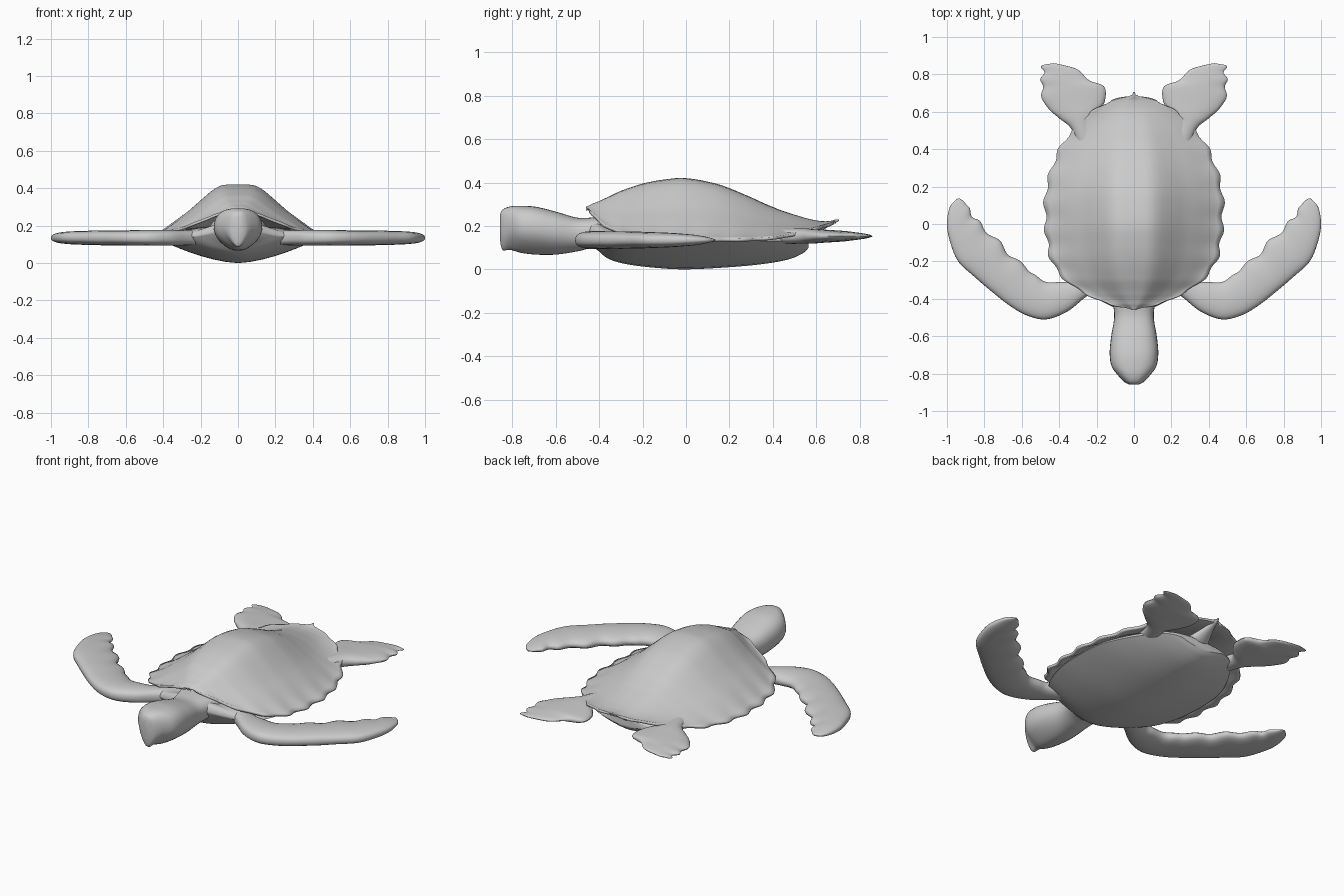
import bpy
import bmesh
import math
from mathutils import Vector

cube = bpy.data.objects.get("Cube")
if cube:
    bpy.data.objects.remove(cube, do_unlink=True)

grey = bpy.data.materials.new("plain_grey")
grey.use_nodes = True
grey.diffuse_color = (0.6, 0.6, 0.6, 1)
grey.node_tree.nodes["Principled BSDF"].inputs["Base Color"].default_value = (0.6, 0.6, 0.6, 1)


def sample(stations, t):
    """Smoothly interpolate rows of numbers at fractional index t."""
    last = len(stations) - 1
    i = min(int(t), last - 1)
    f = t - i
    a, b = Vector(stations[i]), Vector(stations[i + 1])
    before = Vector(stations[max(i - 1, 0)])
    after = Vector(stations[min(i + 2, last)])
    ta, tb = (b - before) / 2, (after - a) / 2
    return (a * (2 * f**3 - 3 * f**2 + 1) + ta * (f**3 - 2 * f**2 + f)
            + b * (3 * f**2 - 2 * f**3) + tb * (f**3 - f**2))


def lookup(table, key):
    """Interpolate a table whose first column is the key; return the other columns."""
    key = min(max(key, table[0][0]), table[-1][0])
    i = max(k for k in range(len(table) - 1) if table[k][0] <= key)
    lo, hi = table[i][0], table[i + 1][0]
    return list(sample(table, i + (key - lo) / (hi - lo)))[1:]


def refine(stations, steps):
    count = (len(stations) - 1) * steps
    return [sample(stations, i / steps) for i in range(count + 1)]


def loft(name, rings, closed=True, angle=40):
    """Skin a list of equal-length point rings into one smooth object."""
    bm = bmesh.new()
    rows = [[bm.verts.new(p) for p in ring] for ring in rings]
    n = len(rows[0])
    for r, s in zip(rows, rows[1:]):
        for j in range(n if closed else n - 1):
            k = (j + 1) % n
            bm.faces.new((r[j], r[k], s[k], s[j]))
    if closed:
        bm.faces.new(rows[0])
        bm.faces.new(rows[-1])
        bmesh.ops.recalc_face_normals(bm, faces=bm.faces)
    mesh = bpy.data.meshes.new(name)
    bm.to_mesh(mesh)
    bm.free()
    mesh.materials.append(grey)
    obj = bpy.data.objects.new(name, mesh)
    bpy.context.collection.objects.link(obj)
    bpy.ops.object.select_all(action="DESELECT")
    obj.select_set(True)
    bpy.context.view_layer.objects.active = obj
    bpy.ops.object.shade_smooth_by_angle(angle=math.radians(angle))
    return obj


def turn(count):
    return [2 * math.pi * i / count for i in range(count)]


def power(value, exponent):
    return math.copysign(abs(value) ** exponent, value)


# Upper shell: y, half width, rim height, ridge height
SHELL = [(-.46, .01, .285, .29), (-.43, .13, .26, .303), (-.38, .25, .21, .325),
         (-.3, .37, .172, .362), (-.2, .44, .152, .395), (-.1, .465, .143, .414),
         (0, .475, .14, .42), (.15, .475, .14, .392), (.27, .45, .142, .345),
         (.4, .4, .15, .288), (.5, .33, .168, .252), (.6, .23, .195, .226),
         (.66, .12, .212, .222), (.69, .015, .225, .23)]
# Cross-section: fraction of half width, fraction of dome height
DOME = [(0, 1), (.15, .99), (.25, .93), (.42, .7), (.56, .49), (.73, .28), (.88, .1), (1, 0)]

rings = []
STEPS, HALF = 120, 16
for i in range(STEPS + 1):
    phi = math.pi * i / STEPS
    y = .115 - .575 * math.cos(phi)
    width, rim, ridge = lookup(SHELL, y)
    scallop = .009 * math.sin(phi) ** .5 * math.cos(24 * phi) if 0 < i < STEPS else 0
    ring = []
    for j in range(HALF, -HALF - 1, -1):
        u = j / HALF
        x = u * (width + scallop * abs(u) ** 6)
        ring.append((x, y, rim + (ridge - rim) * lookup(DOME, abs(u))[0]))
    rings.append(ring)
shell = loft("upper_shell", rings, closed=False)
if sum(p.normal.z for p in shell.data.polygons) < 0:
    shell.data.flip_normals()
rind = shell.modifiers.new("thickness", "SOLIDIFY")
rind.thickness = .014
rind.offset = -1

# Body and belly plate: y, half width, top, edge height, bottom
BODY = [(-.45, .1, .23, .17, .11), (-.41, .18, .225, .15, .09), (-.36, .28, .2, .135, .05),
        (-.28, .36, .2, .13, .025), (-.15, .41, .2, .13, .008), (0, .43, .2, .13, 0),
        (.2, .42, .2, .13, .01), (.35, .36, .2, .13, .024), (.47, .28, .19, .13, .045),
        (.54, .21, .17, .13, .075), (.565, .14, .15, .125, .1)]
rings = []
for y, width, top, edge, bottom in refine(BODY, 5):
    ring = []
    for a in turn(40):
        c, s = math.cos(a), math.sin(a)
        if s >= 0:
            z = edge + (top - edge) * s
        else:
            z = bottom + (edge - bottom) * abs(c) ** 1.6
        ring.append((width * c, y, z))
    rings.append(ring)
loft("body", rings)

# Head and neck: y, half width, top, bottom, taper of the jaw
HEAD = [(-.858, .025, .25, .14, .3), (-.846, .05, .275, .09, .5), (-.81, .085, .29, .09, .6),
        (-.76, .12, .293, .076, .55), (-.69, .13, .288, .068, .5), (-.6, .122, .266, .068, .4),
        (-.5, .106, .238, .083, .2), (-.42, .115, .24, .1, 0), (-.3, .15, .25, .1, 0)]
rings = []
for y, width, top, bottom, taper in refine(HEAD, 5):
    middle, half = (top + bottom) / 2, (top - bottom) / 2
    ring = []
    for a in turn(32):
        c, s = power(math.cos(a), .75), power(math.sin(a), .75)
        ring.append((width * c * (1 - taper * max(-s, 0) ** 1.5), y, middle + half * s))
    rings.append(ring)
loft("head_and_neck", rings, angle=50)


def flipper(name, stations, height, fullness, first, last, waves):
    """Blade between a leading and a trailing edge, mirrored to both sides."""
    steps, rings = 8, []
    for i, (lx, ly, tx, ty, thick) in enumerate(refine(stations, steps)):
        lead, trail = Vector((lx, ly, height)), Vector((tx, ty, height))
        t = i / steps
        if first < t < last:
            f = (t - first) / (last - first)
            trail += (trail - lead) * .05 * math.sin(math.pi * f) * math.sin(2 * math.pi * waves * f)
        ring = []
        for a in turn(24):
            chord = ((1 - math.cos(a)) / 2) ** fullness
            p = lead.lerp(trail, chord)
            p.z += thick * power(math.sin(a), .85)
            ring.append(p)
        rings.append(ring)
    blade = loft(name, rings, angle=60)
    blade.modifiers.new("both_sides", "MIRROR")


# Front flippers: leading x y, trailing x y, half thickness
flipper("front_flippers", [
    (.18, -.33, .2, -.22, .04), (.27, -.4, .33, -.3, .04), (.36, -.47, .4, -.31, .042),
    (.47, -.51, .47, -.31, .042), (.57, -.49, .52, -.28, .041), (.66, -.44, .58, -.23, .04),
    (.75, -.37, .66, -.165, .04), (.85, -.285, .73, -.09, .038), (.94, -.2, .81, -.01, .035),
    (.985, -.09, .86, .04, .03), (1, 0, .885, .09, .023), (.985, .09, .91, .12, .012),
    (.945, .135, .93, .135, .003)], .135, 1.2, 3.5, 11, 5)

# Rear flippers: inner x y, outer x y, half thickness
flipper("rear_flippers", [
    (.16, .38, .28, .34, .035), (.23, .53, .33, .5, .035), (.185, .605, .4, .565, .034),
    (.155, .66, .46, .62, .03), (.16, .735, .495, .7, .025), (.24, .768, .497, .76, .02),
    (.3, .825, .48, .805, .013), (.38, .85, .498, .84, .007), (.43, .86, .48, .852, .002)],
    .153, 1, 3, 7, 2)

# Tail: y, half width, centre height, half height
rings = []
for y, width, z, tall in refine([(.4, .1, .14, .05), (.52, .07, .155, .04),
                                 (.62, .03, .195, .02), (.705, .005, .227, .004)], 4):
    rings.append([(width * math.cos(a), y, z + tall * math.sin(a)) for a in turn(16)])
loft("tail", rings)
